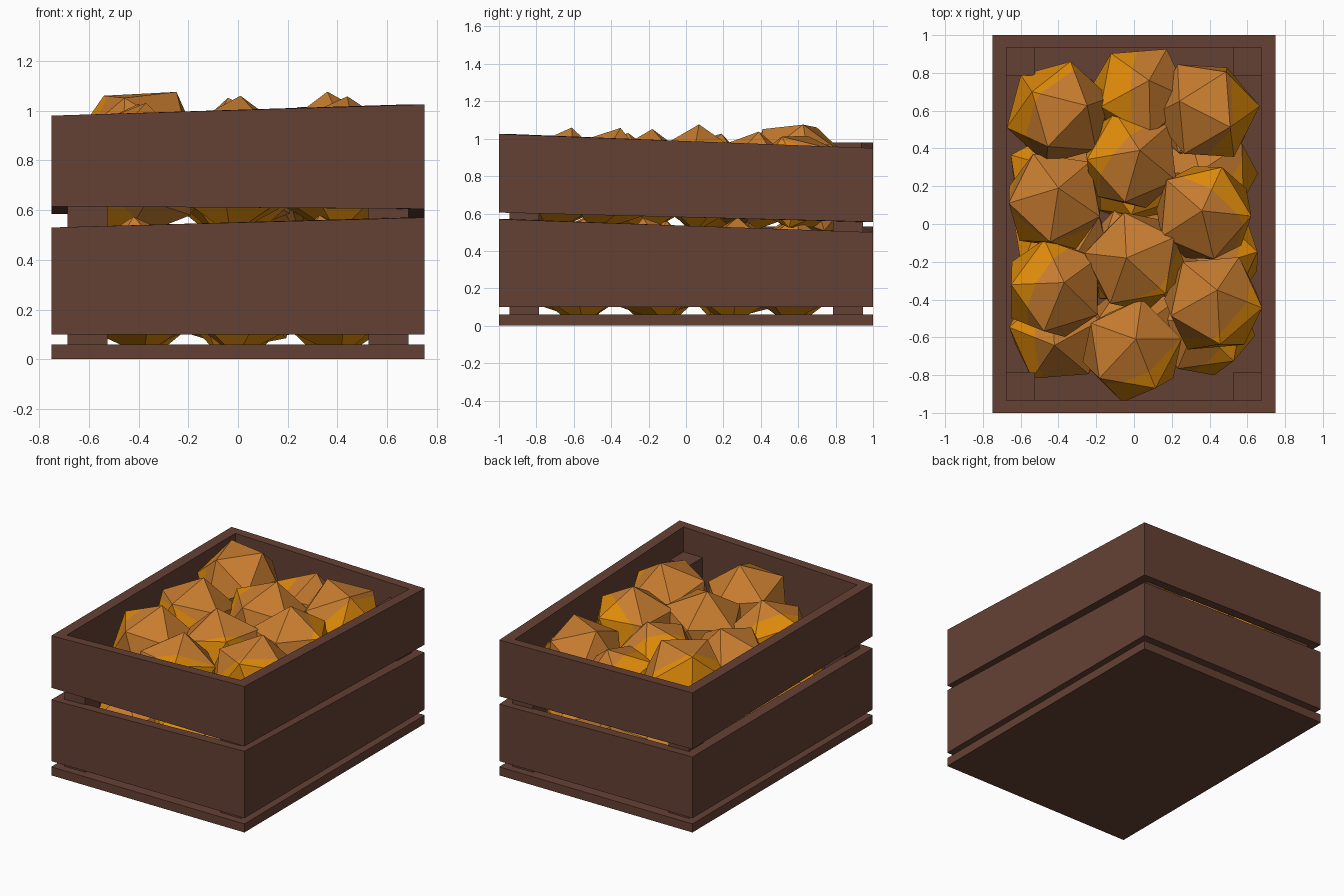
import bpy, bmesh, math, random
from mathutils import Vector, Matrix

random.seed(4)
cube = bpy.data.objects.get("Cube")
if cube:
    bpy.data.objects.remove(cube, do_unlink=True)


def material(name, rgb):
    m = bpy.data.materials.new(name)
    m.use_nodes = True
    m.diffuse_color = (*rgb, 1)
    m.node_tree.nodes["Principled BSDF"].inputs["Base Color"].default_value = (*rgb, 1)
    return m


wood = material("dark wood", (0.130, 0.052, 0.034))
tan = material("tan skin", (0.580, 0.205, 0.029))
orange = material("orange skin", (0.730, 0.255, 0.003))


def finish(name, bm, mats):
    bmesh.ops.recalc_face_normals(bm, faces=bm.faces)
    me = bpy.data.meshes.new(name)
    bm.to_mesh(me)
    bm.free()
    for m in mats:
        me.materials.append(m)
    ob = bpy.data.objects.new(name, me)
    bpy.context.collection.objects.link(ob)
    return ob


def box(name, lo, hi):
    bm = bmesh.new()
    bmesh.ops.create_cube(bm, size=1)
    lo, hi = Vector(lo), Vector(hi)
    for v in bm.verts:
        v.co = (lo + hi) / 2 + v.co * (hi - lo)
    finish(name, bm, [wood])


# Floor and corner posts
X, Y = 0.75, 1.0
TX, TY = 0.075, 0.065
box("floor", (-X, -Y, 0), (X, Y, 0.06))
for sx, side in ((1, "left"), (-1, "right")):
    for sy, end in ((-1, "front"), (1, "back")):
        cx, cy = sx * 0.605, sy * 0.865
        box(f"{end}_{side}_post", (cx - 0.08, cy - 0.08, 0.05), (cx + 0.08, cy + 0.08, 0.85))

# Mitred side boards with uneven edges, corners counter-clockwise from front right
corners = [(-1, -1), (1, -1), (1, 1), (-1, 1)]
sides = ["front", "left", "back", "right"]
tiers = {
    "lower": ([0.10, 0.10, 0.10, 0.10], [0.53, 0.57, 0.50, 0.53]),
    "upper": ([0.615, 0.605, 0.555, 0.585], [0.98, 1.025, 0.95, 0.98]),
}
for tier, (bottoms, tops) in tiers.items():
    for i, side in enumerate(sides):
        bm = bmesh.new()
        rings = []
        for k in (i, (i + 1) % 4):
            sx, sy = corners[k]
            out, inn = (sx * X, sy * Y), (sx * (X - TX), sy * (Y - TY))
            rings.append([bm.verts.new((*p, z)) for p, z in (
                (out, bottoms[k]), (out, tops[k]), (inn, tops[k]), (inn, bottoms[k]))])
        a, b = rings
        bm.faces.new(a)
        bm.faces.new(b)
        for j in range(4):
            n = (j + 1) % 4
            bm.faces.new((a[j], a[n], b[n], b[j]))
        finish(f"{tier}_{side}_board", bm, [wood])


def frame(main, hint):
    """Axes with z along main and x toward hint."""
    z = main.normalized()
    y = z.cross(hint).normalized()
    return Matrix((y.cross(z), y, z)).transposed()


def fruit(name, centre, radius, apex, azimuth, blush, drop):
    """Faceted ball with a corner at apex; the blush colour faces outward and down."""
    bm = bmesh.new()
    bmesh.ops.create_icosphere(bm, subdivisions=1, radius=radius)
    bm.verts.ensure_lookup_table()
    top = bm.verts[0]
    near = top.link_edges[0].other_vert(top)
    ax, ay = apex
    up = Vector((ax, ay, math.sqrt(radius ** 2 - ax * ax - ay * ay)))
    az = math.radians(azimuth)
    turn = frame(up, Vector((math.cos(az), math.sin(az), 0))) @ frame(top.co, near.co).transposed()
    bmesh.ops.transform(bm, matrix=turn.to_4x4(), verts=bm.verts)
    b = math.radians(blush)
    cut = Vector((math.cos(b), math.sin(b), -drop)).normalized()
    bmesh.ops.bisect_plane(bm, geom=bm.verts[:] + bm.edges[:] + bm.faces[:],
                           plane_co=(0, 0, 0), plane_no=cut)
    for f in bm.faces:
        f.material_index = int(f.calc_center_median().dot(cut) > 0)
    bmesh.ops.translate(bm, vec=centre, verts=bm.verts)
    finish(name, bm, [tan, orange])


# Top layer: x, y, z, apex offset x, y, neighbour azimuth, blush azimuth and drop
top_layer = [
    (-0.40, 0.59, 0.835, -0.14, 0.11, -15, 145, 0.6),
    (0.03, 0.68, 0.70, 0.05, 0.08, 60, 180, 0.2),
    (0.38, 0.60, 0.77, -0.14, 0.05, 40, -10, 0.7),
    (-0.02, 0.34, 0.76, 0.05, 0.05, 113, 140, 0.4),
    (-0.42, 0.12, 0.75, 0.02, 0.07, 117, 250, 1.2),
    (0.37, 0.06, 0.79, -0.01, 0.01, 67, 50, 0.6),
    (0.01, -0.20, 0.77, -0.05, 0.02, 27, 310, 1.0),
    (-0.42, -0.34, 0.75, 0.05, 0.03, 107, 150, 0.45),
    (0.42, -0.42, 0.78, 0.02, 0.07, 60, -45, 0.7),
    (-0.01, -0.67, 0.78, 0.02, 0.06, 80, -60, 0.7),
]
for n, (x, y, z, ax, ay, az, blush, drop) in enumerate(top_layer):
    fruit(f"top_fruit_{n + 1}", (x, y, z), 0.287, (ax, ay), az, blush, drop)

# Bottom layer in three loose rows, resting on the floor
n = 0
for x, blush in ((-0.39, 180), (0.0, 270), (0.39, -10)):
    for y in (-0.55, -0.15, 0.25, 0.58):
        n += 1
        fruit(f"bottom_fruit_{n}", (x + random.uniform(-0.02, 0.02), y + random.uniform(-0.03, 0.03), 0.295),
              0.288, (random.uniform(-0.1, 0.1), random.uniform(-0.1, 0.1)),
              random.uniform(0, 360), blush + random.uniform(-40, 40), 0.6)
